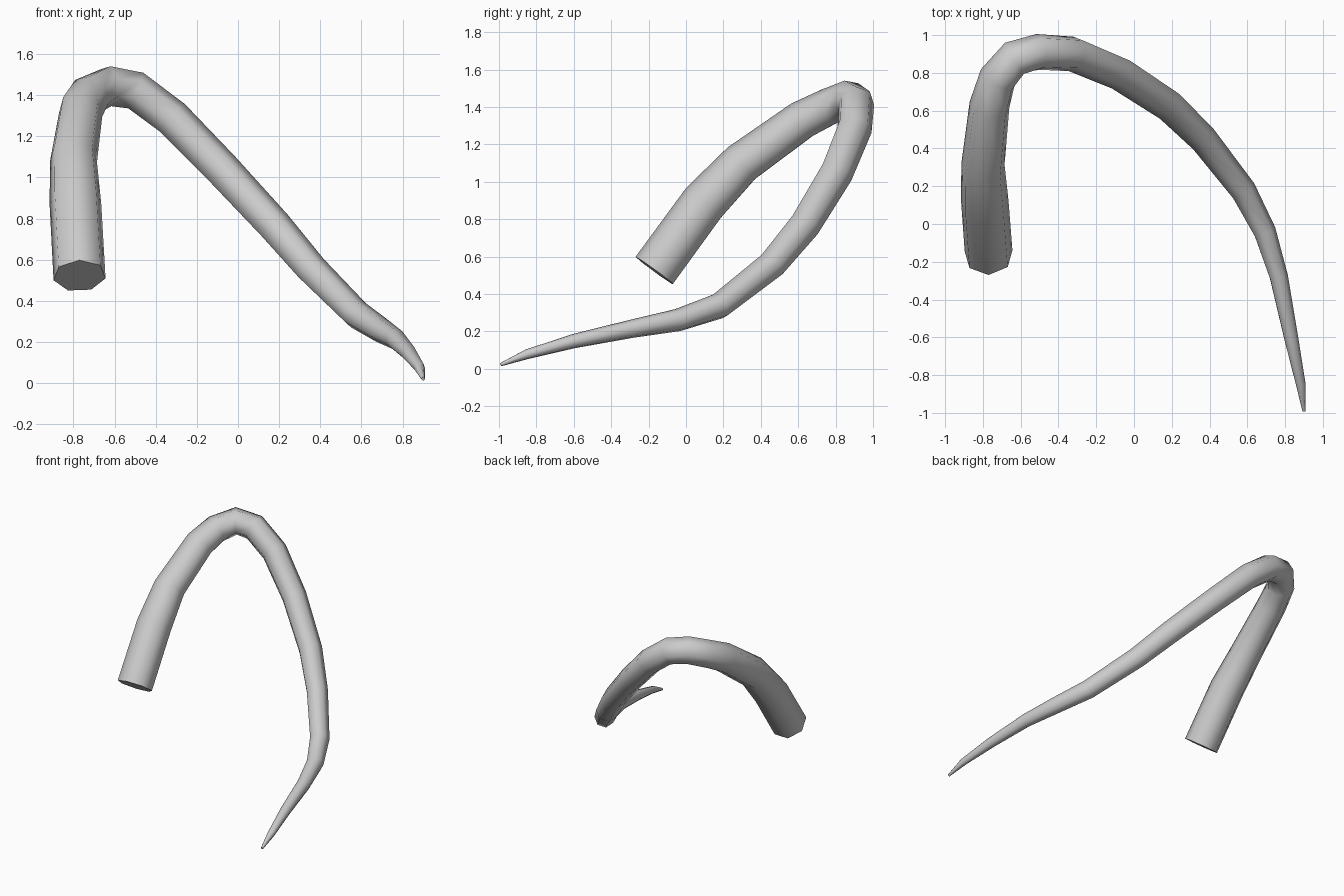
import bpy, bmesh, math
from mathutils import Vector

if "Cube" in bpy.data.objects:
    bpy.data.objects.remove(bpy.data.objects["Cube"])

SIDES = 7
# Centre line of the horn: x, y, z, radius
PATH = [
    (-0.77, -0.165, 0.522, 0.126), (-0.79, 0.10, 0.885, 0.125),
    (-0.80, 0.30, 1.095, 0.114), (-0.765, 0.62, 1.325, 0.106),
    (-0.72, 0.77, 1.40, 0.10), (-0.63, 0.875, 1.445, 0.097),
    (-0.50, 0.91, 1.42, 0.095), (-0.32, 0.90, 1.285, 0.092),
    (-0.08, 0.80, 1.04, 0.088), (0.18, 0.63, 0.76, 0.083),
    (0.36, 0.455, 0.55, 0.076), (0.575, 0.18, 0.335, 0.069),
    (0.69, -0.04, 0.26, 0.060), (0.765, -0.28, 0.215, 0.049),
    (0.83, -0.60, 0.147, 0.038), (0.882, -0.85, 0.077, 0.026),
    (0.90, -0.99, 0.022, 0.009),
]
pts = [Vector(p[:3]) for p in PATH]
bm = bmesh.new()

# Rings carried along the path without twist
rings = []
side = Vector((1, 0, 0))
for i, (p, row) in enumerate(zip(pts, PATH)):
    back = (p - pts[i - 1]).normalized() if i else Vector()
    ahead = (pts[i + 1] - p).normalized() if i < len(pts) - 1 else Vector()
    t = (back + ahead).normalized()
    side = (side - t * side.dot(t)).normalized()
    up = side.cross(t)
    ring = []
    for k in range(SIDES):
        a = math.pi / 2 + k * math.tau / SIDES
        ring.append(bm.verts.new(p + (side * math.cos(a) + up * math.sin(a)) * row[3] * 1.03))
    rings.append(ring)

# Tube walls and both end caps
for a, b in zip(rings, rings[1:]):
    for k in range(SIDES):
        n = (k + 1) % SIDES
        bm.faces.new((a[k], a[n], b[n], b[k]))
bm.faces.new(rings[0])
bm.faces.new(rings[-1])
bmesh.ops.recalc_face_normals(bm, faces=bm.faces)

mesh = bpy.data.meshes.new("curved_horn")
bm.to_mesh(mesh)
bm.free()
horn = bpy.data.objects.new("curved_horn", mesh)
bpy.context.collection.objects.link(horn)

# Smooth sides, crisp base rim
bpy.context.view_layer.objects.active = horn
horn.select_set(True)
bpy.ops.object.shade_smooth_by_angle(angle=math.radians(60))
